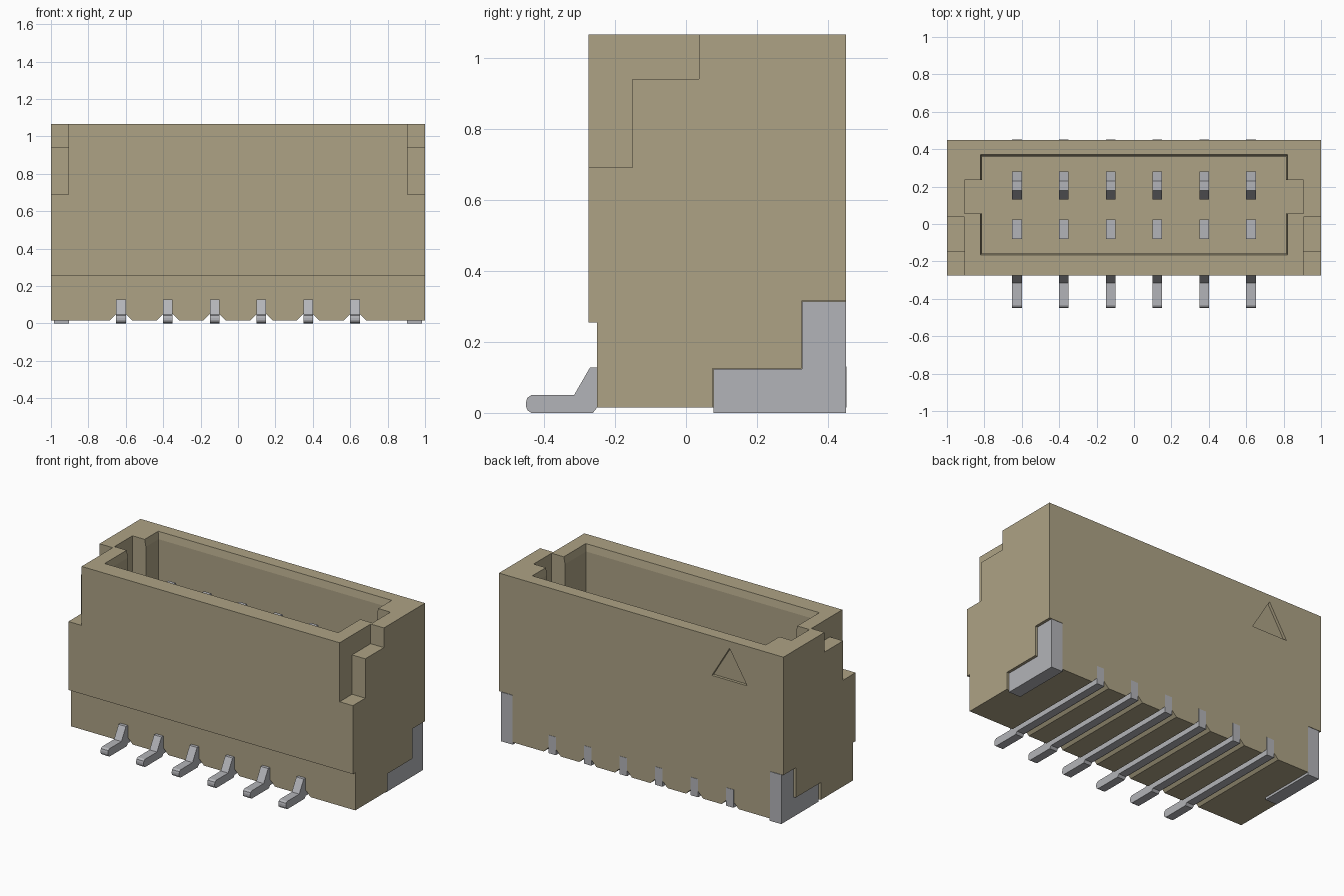
import bpy
import bmesh

if "Cube" in bpy.data.objects:
    bpy.data.objects.remove(bpy.data.objects["Cube"])


def material(name, rgb):
    m = bpy.data.materials.new(name)
    m.diffuse_color = (*rgb, 1)
    m.use_nodes = True
    m.node_tree.nodes["Principled BSDF"].inputs["Base Color"].default_value = m.diffuse_color
    return m


BEIGE = material("beige plastic", (0.42, 0.365, 0.235))
METAL = material("grey metal", (0.45, 0.455, 0.48))


def prism(name, pts, axis, lo, hi, mat, top=None):
    """Extrude a 2D profile along an axis; optional second profile at the far end."""
    def place(p, d):
        return {"x": (d, p[0], p[1]), "y": (p[0], d, p[1]), "z": (p[0], p[1], d)}[axis]
    bm = bmesh.new()
    a = [bm.verts.new(place(p, lo)) for p in pts]
    b = [bm.verts.new(place(p, hi)) for p in (top or pts)]
    bm.faces.new(a)
    bm.faces.new(b)
    n = len(pts)
    for i in range(n):
        j = (i + 1) % n
        bm.faces.new((a[i], a[j], b[j], b[i]))
    bmesh.ops.recalc_face_normals(bm, faces=bm.faces)
    me = bpy.data.meshes.new(name)
    bm.to_mesh(me)
    bm.free()
    me.materials.append(mat)
    ob = bpy.data.objects.new(name, me)
    bpy.context.collection.objects.link(ob)
    return ob


def rect(x0, y0, x1, y1):
    return [(x0, y0), (x1, y0), (x1, y1), (x0, y1)]


def cut(target, cutter):
    """Subtract a cutter, then remove it."""
    cutter.hide_render = True
    mod = target.modifiers.new("cut", "BOOLEAN")
    mod.operation = "DIFFERENCE"
    mod.solver = "EXACT"
    mod.object = cutter
    bpy.context.view_layer.objects.active = target
    bpy.ops.object.modifier_apply(modifier=mod.name)
    bpy.data.objects.remove(cutter, do_unlink=True)


# Housing with the stepped front face
housing = prism("housing", [(-.25, .015), (.45, .015), (.45, 1.065), (-.275, 1.065),
                            (-.275, .255), (-.25, .255)], "x", -1, 1, BEIGE)

# Plug cavity with a guide slot at each end, and its tapered mouth
half = [(.812, -.157), (.812, .055), (.907, .055), (.907, .235), (.812, .235), (.812, .362)]
cavity = half + [(-x, y) for x, y in reversed(half)]
cut(housing, prism("cavity_cutter", cavity, "z", .3, 1.2, BEIGE))
cut(housing, prism("mouth_cutter", rect(-.811, -.156, .811, .361), "z", 1.015, 1.075, BEIGE,
                   rect(-.823, -.168, .823, .373)))

# Stepped front corner notches and pockets for the solder tabs
notch = [(-.4, .69), (-.15, .69), (-.15, .94), (.037, .94), (.037, 1.2), (-.4, 1.2)]
pocket = [(.075, -.1), (.5, -.1), (.5, .315), (.325, .315), (.325, .125), (.075, .125)]
tab = [(.077, 0), (.45, 0), (.45, .313), (.327, .313), (.327, .123), (.077, .123)]
for s, side in ((-1, "left"), (1, "right")):
    cut(housing, prism("notch_cutter", notch, "x", s * .907, s * 1.1, BEIGE))
    cut(housing, prism("pocket_cutter", pocket, "x", s * .905, s * 1.1, BEIGE))
    prism("solder_tab_" + side, tab, "x", s * .903, s * .985, METAL)

# Engraved first-pin triangle on the back
cut(housing, prism("marker_cutter", [(-.745, .815), (-.497, .815), (-.621, 1.02)],
                   "y", .432, .5, BEIGE))

# Contacts: bent foot, bottom rail with back upright, and two prongs in the cavity
foot = [(-.435, 0), (-.262, 0), (-.25, .015), (.452, .015), (.452, .13), (.4, .13),
        (.4, .065), (-.2, .065), (-.2, .128), (-.27, .128), (-.315, .05), (-.435, .05),
        (-.447, .042), (-.45, .03), (-.45, .018), (-.446, .007)]
back_prong = [(.13, .06), (.28, .06), (.28, .76), (.23, .85), (.18, .85), (.13, .76)]
front_prong = rect(-.08, .06, .025, .6)
for i in range(6):
    x = -.625 + .25 * i
    # Flared relief groove under the housing
    cut(housing, prism("groove_cutter", [(x - .07, .005), (x + .07, .005), (x + .026, .05),
                                         (x - .026, .05)], "y", -.4, .6, BEIGE))
    for name, profile in (("contact_foot", foot), ("back_prong", back_prong),
                          ("front_prong", front_prong)):
        prism(f"{name}_{i + 1}", profile, "x", x - .026, x + .026, METAL)
